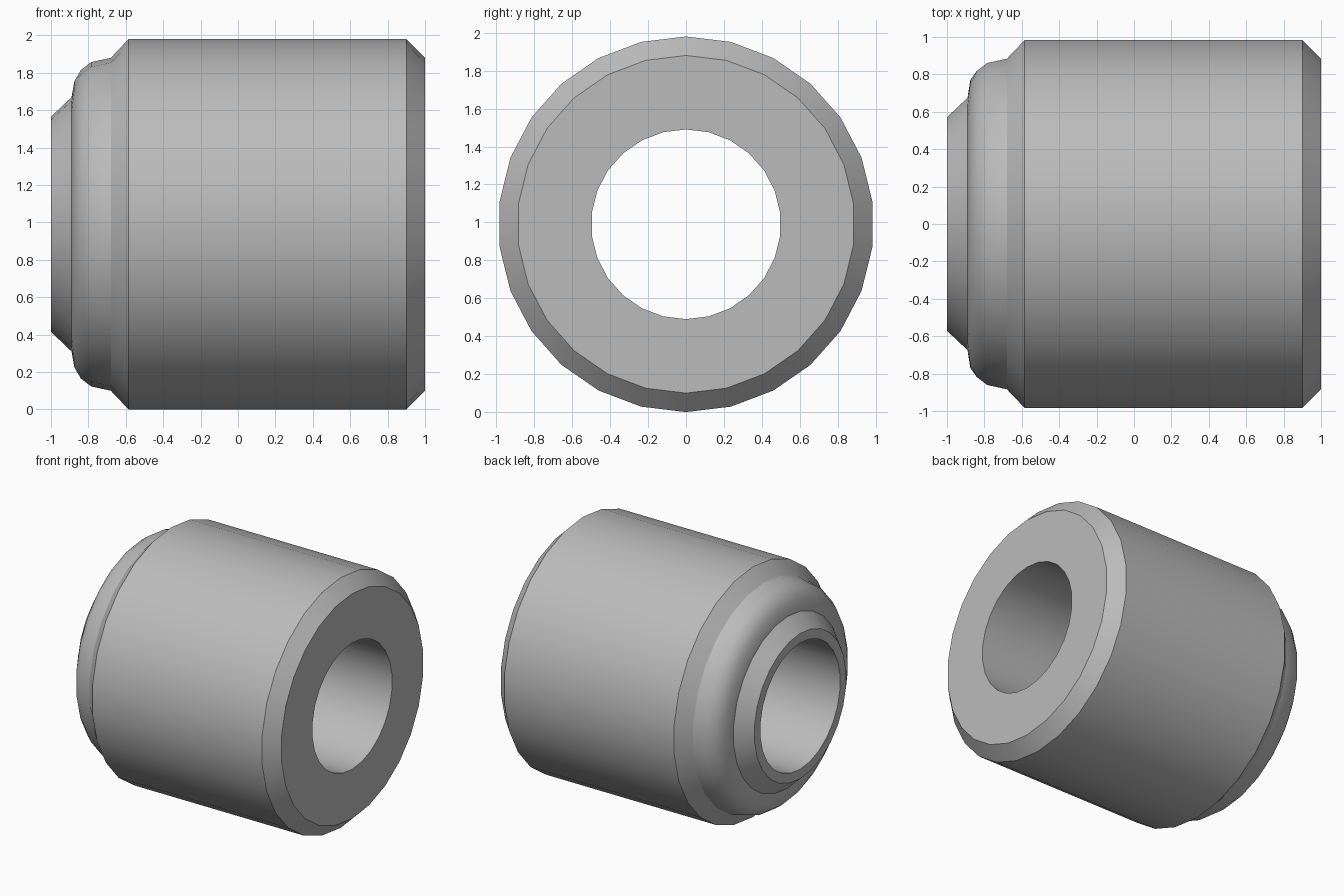
import bpy, bmesh, math

SIDES = 26
CENTRE_Z = 0.99

default = bpy.data.objects.get("Cube")
if default:
    bpy.data.objects.remove(default, do_unlink=True)

steel = bpy.data.materials.new("plain grey")
steel.use_nodes = True
grey = (0.5, 0.5, 0.5, 1)
steel.diffuse_color = grey
steel.node_tree.nodes["Principled BSDF"].inputs["Base Color"].default_value = grey


def ring(bm, x, radius, shift):
    """One circle of vertices around the x axis, turned by part of a step."""
    step = 2 * math.pi / SIDES
    return [bm.verts.new((x, radius * math.sin((i + shift) * step),
                          CENTRE_Z + radius * math.cos((i + shift) * step)))
            for i in range(SIDES)]


def lathe(name, profile, angle):
    """Join rings of (x, radius, shift); staggered rings join as triangles."""
    bm = bmesh.new()
    rings = [ring(bm, *p) for p in profile]
    for k in range(len(rings) - 1):
        a, b = rings[k], rings[k + 1]
        turn = profile[k + 1][2] - profile[k][2]
        for i in range(SIDES):
            j = (i + 1) % SIDES
            if turn == 0:
                bm.faces.new((a[i], a[j], b[j], b[i]))
            elif turn > 0:
                bm.faces.new((a[i], a[j], b[i]))
                bm.faces.new((a[j], b[j], b[i]))
            else:
                bm.faces.new((a[i], a[j], b[j]))
                bm.faces.new((a[i], b[j], b[i]))
    bm.normal_update()
    mesh = bpy.data.meshes.new(name)
    bm.to_mesh(mesh)
    bm.free()
    mesh.materials.append(steel)
    obj = bpy.data.objects.new(name, mesh)
    bpy.context.collection.objects.link(obj)
    bpy.ops.object.select_all(action="DESELECT")
    obj.select_set(True)
    bpy.context.view_layer.objects.active = obj
    bpy.ops.object.shade_smooth_by_angle(angle=math.radians(angle))
    return obj


# Main sleeve with chamfered rims and the through bore
lathe("sleeve", [(-0.68, 0.89, 0), (-0.585, 0.99, 0), (0.9, 0.99, 0),
                 (1, 0.89, 0), (1, 0.5, 0), (-0.68, 0.5, 0)], 30)

# Rounded shoulder with a faceted nose, narrowing to the bore lip
lathe("rounded_nose", [(-0.68, 0.5, 0), (-1, 0.5, 0), (-1, 0.575, 0),
                       (-0.89, 0.68, 0), (-0.875, 0.77, 0.5),
                       (-0.84, 0.825, 0), (-0.785, 0.867, 0),
                       (-0.68, 0.89, 0)], 25)
